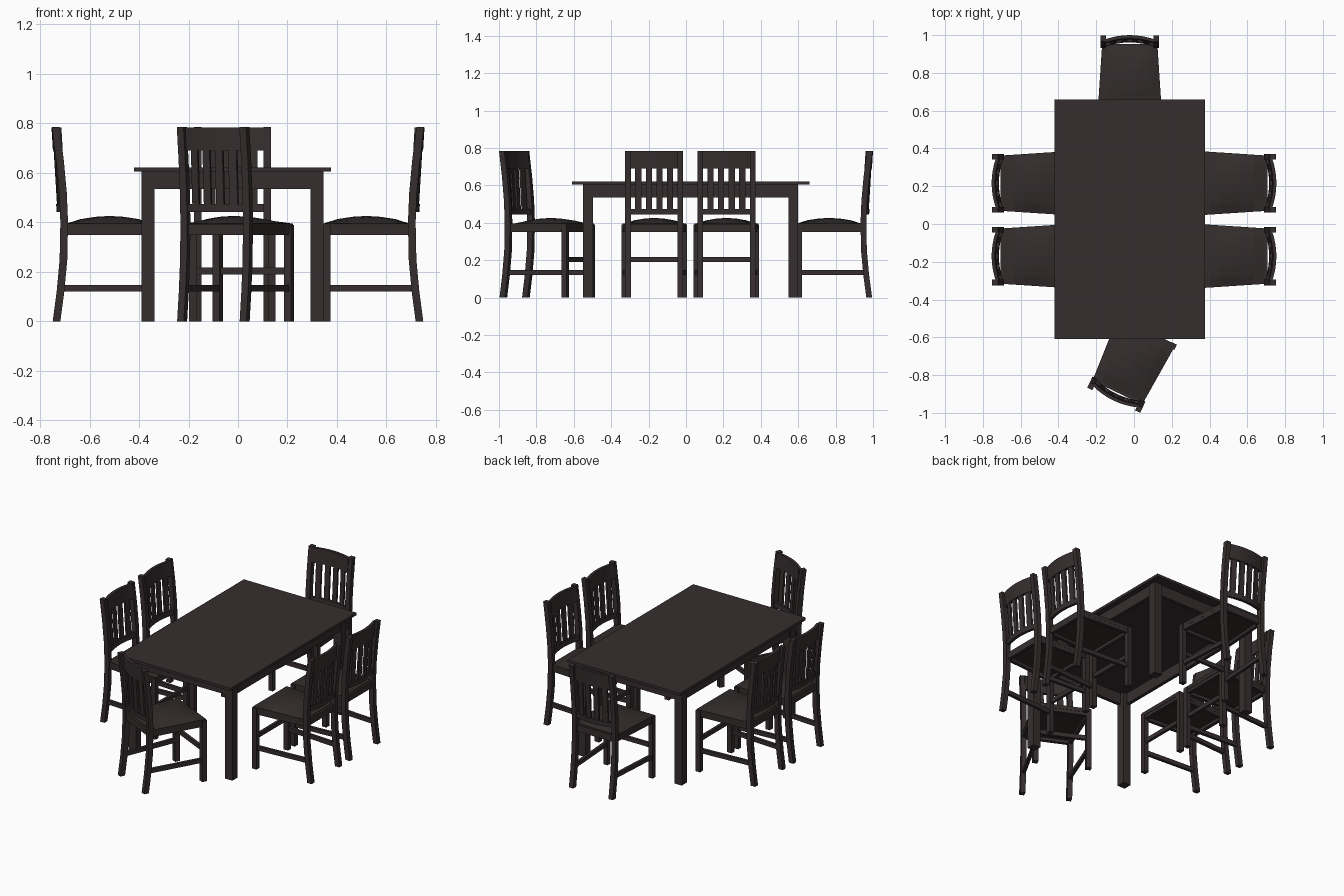
import bpy, bmesh, math
from mathutils import Matrix, Vector

if "Cube" in bpy.data.objects:
    bpy.data.objects.remove(bpy.data.objects["Cube"])


def material(name, rgb):
    m = bpy.data.materials.new(name)
    m.diffuse_color = (*rgb, 1)
    m.use_nodes = True
    m.node_tree.nodes["Principled BSDF"].inputs["Base Color"].default_value = m.diffuse_color
    return m


WOOD = material("dark wood", (0.037, 0.027, 0.028))
SEAT = material("seat leather", (0.033, 0.026, 0.025))


def make_mesh(name, bm, mat):
    bmesh.ops.recalc_face_normals(bm, faces=bm.faces)
    me = bpy.data.meshes.new(name)
    bm.to_mesh(me)
    bm.free()
    me.materials.append(mat)
    return me


def place(me, name, matrix=None):
    ob = bpy.data.objects.new(name, me)
    bpy.context.collection.objects.link(ob)
    if matrix:
        ob.matrix_world = matrix
    return ob


def loft(name, rings, mat):
    """Closed solid through rings that all have the same number of points."""
    bm = bmesh.new()
    vs = [[bm.verts.new(p) for p in r] for r in rings]
    n = len(vs[0])
    for a, b in zip(vs, vs[1:]):
        for i in range(n):
            j = (i + 1) % n
            bm.faces.new((a[i], a[j], b[j], b[i]))
    bm.faces.new(vs[0])
    bm.faces.new(vs[-1])
    return make_mesh(name, bm, mat)


def rect(x0, x1, y0, y1, z):
    return [(x0, y0, z), (x1, y0, z), (x1, y1, z), (x0, y1, z)]


def box(name, x0, x1, y0, y1, z0, z1, mat=WOOD):
    return loft(name, [rect(x0, x1, y0, y1, z0), rect(x0, x1, y0, y1, z1)], mat)


# ---- Table ----
CX, CY = -0.0225, 0.025
T = Matrix.Translation((CX, CY, 0))
place(box("table_top", -0.398, 0.398, -0.635, 0.635, 0.605, 0.622), "table_top", T)
for sx in (-1, 1):
    for sy in (-1, 1):
        xs, ys = sorted((sx * 0.315, sx * 0.368)), sorted((sy * 0.522, sy * 0.575))
        place(box("table_leg", *xs, *ys, 0, 0.605), "table_leg", T)
for s in (-1, 1):
    xs, ys = sorted((s * 0.34, s * 0.362)), sorted((s * 0.547, s * 0.569))
    place(box("table_side_apron", *xs, -0.53, 0.53, 0.535, 0.605), "table_side_apron", T)
    place(box("table_end_apron", -0.32, 0.32, *ys, 0.535, 0.605), "table_end_apron", T)

# ---- Chair (front at y = 0, back towards +y) ----
parts = []

# curved back posts: (z, y of front face)
POST = [(0, .376), (.12, .360), (.25, .348), (.40, .345), (.52, .350), (.65, .362), (.785, .379)]
for s in (-1, 1):
    xs = sorted((s * 0.125, s * 0.155))
    parts.append(loft("back_post", [rect(*xs, y, y + 0.031, z) for z, y in POST], WOOD))
    xs = sorted((s * 0.144, s * 0.175))
    parts.append(box("front_leg", *xs, 0, 0.031, 0, 0.39))


# tapering bars along the sides
def side_bar(name, s, z0, z1, t):
    rings = []
    for y, x in ((0.02, 0.168), (0.362, 0.146)):
        a, b = s * x, s * (x - t)
        rings.append([(a, y, z0), (b, y, z0), (b, y, z1), (a, y, z1)])
    return loft(name, rings, WOOD)


for s in (-1, 1):
    parts.append(side_bar("side_stretcher", s, 0.12, 0.147, 0.018))
    parts.append(side_bar("seat_side_rail", s, 0.35, 0.392, 0.02))
parts.append(box("front_stretcher", -0.15, 0.15, 0.007, 0.024, 0.19, 0.217))
parts.append(box("seat_front_rail", -0.15, 0.15, 0.004, 0.026, 0.35, 0.392))
parts.append(box("seat_back_rail", -0.13, 0.13, 0.345, 0.365, 0.35, 0.392))


# bowed, leaning backrest
def back_y(x, z):
    lean = 0.360 + 0.021 * (z - 0.44) / 0.345
    return lean + 0.022 * (1 - (x / 0.13) ** 2)


def back_panel(name, x0, x1, z0, z1, n, h=0.009):
    rings = []
    for i in range(n + 1):
        x = x0 + (x1 - x0) * i / n
        a, b = back_y(x, z0), back_y(x, z1)
        rings.append([(x, a - h, z0), (x, a + h, z0), (x, b + h, z1), (x, b - h, z1)])
    return loft(name, rings, WOOD)


parts.append(back_panel("top_rail", -0.13, 0.13, 0.69, 0.783, 8))
parts.append(back_panel("lower_rail", -0.13, 0.13, 0.443, 0.474, 8))
for i in range(4):
    c = (i - 1.5) * 0.0567
    parts.append(back_panel("back_slat", c - 0.0165, c + 0.0165, 0.465, 0.70, 1, 0.006))

# domed seat cushion
bm = bmesh.new()
bmesh.ops.create_grid(bm, x_segments=6, y_segments=6, size=1)
for v in bm.verts:
    u, w = v.co.x, v.co.y
    half = 0.1585 - 0.0115 * w
    v.co = (u * half, 0.177 + w * 0.175, 0.395 + 0.031 * (1 - abs(u) ** 1.8) ** .8 * (1 - abs(w) ** 1.8) ** .8)
rim = [e for e in bm.edges if e.is_boundary]
ext = bmesh.ops.extrude_edge_only(bm, edges=rim)["geom"]
for v in ext:
    if isinstance(v, bmesh.types.BMVert):
        v.co.z = 0.37
bmesh.ops.holes_fill(bm, edges=[e for e in bm.edges if e.is_boundary], sides=0)
parts.append(make_mesh("seat_cushion", bm, SEAT))

# ---- Six chairs round the table: x, y of chair front, turn in degrees ----
CHAIRS = [
    (CX, 0.588, 0),
    (0.342, 0.216, -90), (0.342, -0.17, -90),
    (-0.342, 0.216, 90), (-0.342, -0.17, 90),
    (0.069, -0.563, 154.5),
]
for i, (x, y, a) in enumerate(CHAIRS, 1):
    M = Matrix.Translation((x, y, 0)) @ Matrix.Rotation(math.radians(a), 4, 'Z')
    for me in parts:
        place(me, f"chair_{i}_{me.name.split('.')[0]}", M)
